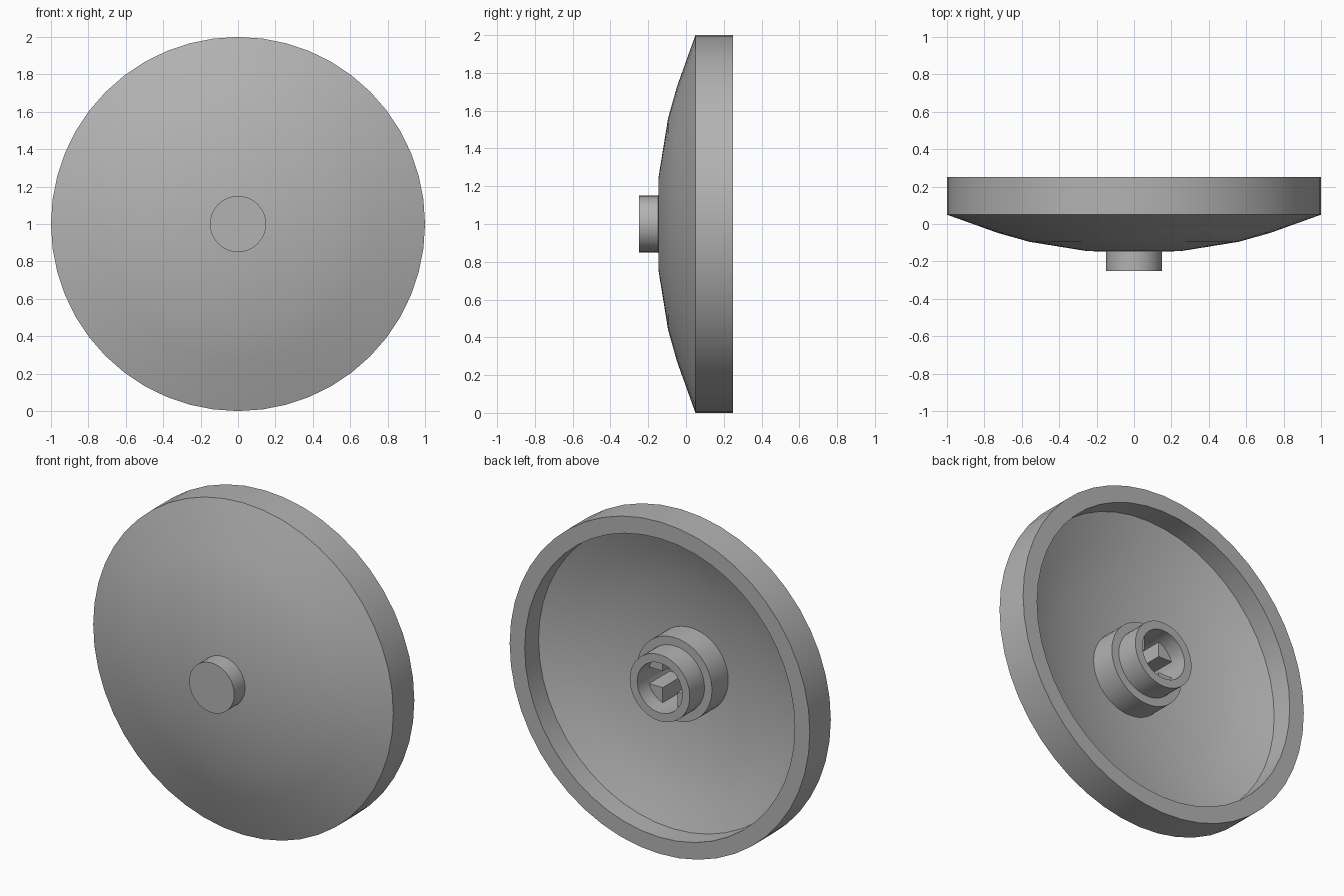
import bpy, bmesh, math
from mathutils import Vector

cube = bpy.data.objects.get("Cube")
if cube:
    bpy.data.objects.remove(cube, do_unlink=True)

CENTRE = Vector((0, 0, 1))
SEGMENTS = 48

grey = bpy.data.materials.new("plain_grey")
grey.use_nodes = True
colour = (0.45, 0.45, 0.45, 1)
grey.diffuse_color = colour
bsdf = next(n for n in grey.node_tree.nodes if n.type == 'BSDF_PRINCIPLED')
bsdf.inputs["Base Color"].default_value = colour


def finish(name, bm):
    bmesh.ops.remove_doubles(bm, verts=bm.verts, dist=0.0001)
    bmesh.ops.recalc_face_normals(bm, faces=bm.faces)
    mesh = bpy.data.meshes.new(name)
    bm.to_mesh(mesh)
    bm.free()
    mesh.materials.append(grey)
    obj = bpy.data.objects.new(name, mesh)
    bpy.context.collection.objects.link(obj)
    bpy.ops.object.select_all(action='DESELECT')
    obj.select_set(True)
    bpy.context.view_layer.objects.active = obj
    bpy.ops.object.shade_smooth_by_angle(angle=math.radians(30))
    return obj


def lathe(name, profile, closed=False):
    """Turn a (radius, y) profile around the front-to-back axis."""
    bm = bmesh.new()
    verts = [bm.verts.new(CENTRE + Vector((r, y, 0))) for r, y in profile]
    pairs = list(zip(verts, verts[1:]))
    if closed:
        pairs.append((verts[-1], verts[0]))
    edges = [bm.edges.new(p) for p in pairs]
    bmesh.ops.spin(bm, geom=verts + edges, cent=CENTRE, axis=(0, 1, 0),
                   angle=math.tau, steps=SEGMENTS)
    return finish(name, bm)


# Dished shell with a straight rim, hollow at the back
dome = [(0, -0.15), (0.25, -0.145), (0.56, -0.095), (0.73, -0.047)]
inner = [(r, y + 0.1) for r, y in reversed(dome)]
lathe("dish_shell", dome + [(1, 0.05), (1, 0.25), (0.9, 0.25), (0.9, 0.118)] + inner)

# Round peg on the front
lathe("front_peg", [(0, -0.25), (0.15, -0.25), (0.15, -0.13), (0, -0.13)])

# Stepped tube at the back
lathe("rear_hub", [(0.25, -0.07), (0.25, 0.11), (0.2, 0.11), (0.2, 0.25),
                   (0.15, 0.25), (0.15, -0.07)], closed=True)

# Four corner blocks that leave a cross-shaped socket inside the tube
bm = bmesh.new()
half, radius = 0.05, 0.152
start = math.asin(half / radius)
sweep = math.pi / 2 - 2 * start
section = [(half, half)]
for i in range(7):
    a = start + sweep * i / 6
    section.append((radius * math.cos(a), radius * math.sin(a)))
for sx in (-1, 1):
    for sz in (-1, 1):
        face = bm.faces.new([bm.verts.new(CENTRE + Vector((sx * x, -0.06, sz * z)))
                             for x, z in section])
        top = bmesh.ops.extrude_face_region(bm, geom=[face], use_keep_orig=True)
        moved = [g for g in top["geom"] if isinstance(g, bmesh.types.BMVert)]
        bmesh.ops.translate(bm, verts=moved, vec=(0, 0.21, 0))
finish("socket_corners", bm)
